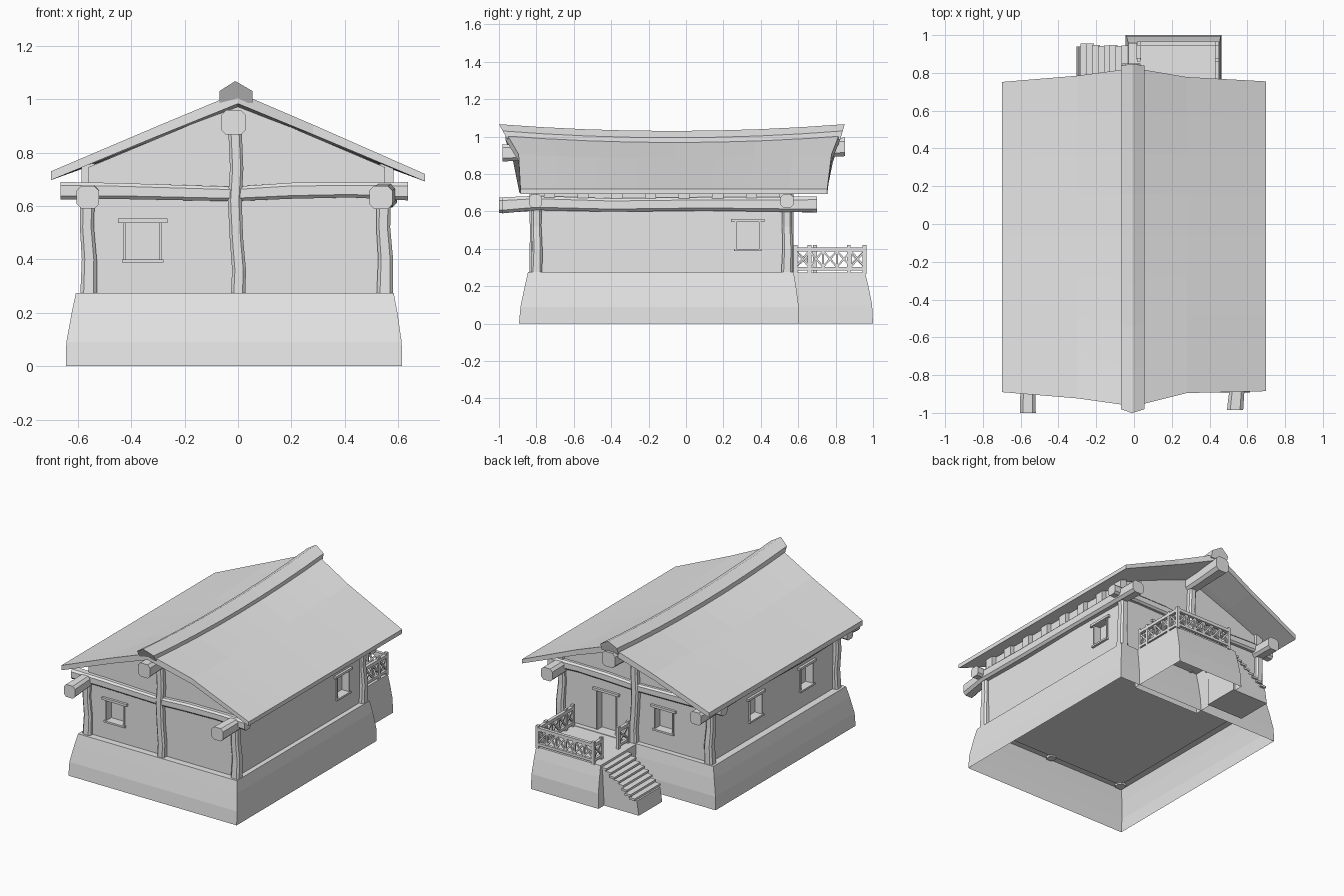
import bpy, bmesh, math, random
from mathutils import Vector, Matrix

if "Cube" in bpy.data.objects:
    bpy.data.objects.remove(bpy.data.objects["Cube"])

random.seed(4)
grey = bpy.data.materials.new("plain_grey")
grey.diffuse_color = (0.8, 0.8, 0.8, 1)
grey.use_nodes = True
grey.node_tree.nodes["Principled BSDF"].inputs["Base Color"].default_value = grey.diffuse_color


def finish(name, bm):
    bmesh.ops.recalc_face_normals(bm, faces=bm.faces)
    me = bpy.data.meshes.new(name)
    bm.to_mesh(me)
    bm.free()
    me.materials.append(grey)
    ob = bpy.data.objects.new(name, me)
    bpy.context.collection.objects.link(ob)
    return ob


def loft(name, rings, start=True, end=True):
    """Skin a list of equal rings; even rings are capped with quad strips."""
    bm = bmesh.new()
    vs = [[bm.verts.new(p) for p in r] for r in rings]
    n = len(rings[0])
    for a, b in zip(vs, vs[1:]):
        for i in range(n):
            bm.faces.new((a[i], a[(i + 1) % n], b[(i + 1) % n], b[i]))
    for r, on in ((vs[0], start), (vs[-1], end)):
        if on:
            for i in range(n // 2 - 1):
                bm.faces.new((r[i], r[i + 1], r[n - 2 - i], r[n - 1 - i]))
    return finish(name, bm)


def timber(name, axis, pts):
    """Crooked chamfered timber; pts are (x, y, z, half width)."""
    u, v = [i for i in range(3) if i != axis]
    rings = []
    for *c, r in pts:
        k = r * 0.6
        ring = []
        for a, b in ((-k, -r), (k, -r), (r, -k), (r, k), (k, r), (-k, r), (-r, k), (-r, -k)):
            p = list(c)
            p[u] += a
            p[v] += b
            ring.append(p)
        rings.append(ring)
    return loft(name, rings)


def tapered(name, levels):
    """Open-bottomed stone base; levels are (z, x0, x1, y0, y1)."""
    return loft(name, [[(a, c, z), (b, c, z), (b, d, z), (a, d, z)]
                       for z, a, b, c, d in levels], start=False)


def box(bm, x0, x1, y0, y1, z0, z1):
    m = Matrix.Translation(((x0 + x1) / 2, (y0 + y1) / 2, (z0 + z1) / 2))
    bmesh.ops.create_cube(bm, size=1, matrix=m @ Matrix.Diagonal((x1 - x0, y1 - y0, z1 - z0, 1)))


def bar(bm, p, q, w):
    p, q = Vector(p), Vector(q)
    m = Matrix.Translation((p + q) / 2) @ (q - p).to_track_quat('Z', 'Y').to_matrix().to_4x4()
    bmesh.ops.create_cube(bm, size=1, matrix=m @ Matrix.Diagonal((w, w, (q - p).length, 1)))


# stone bases, hollow underneath
tapered("house_base", [(0, -.645, .615, -.893, .605), (.09, -.643, .613, -.885, .603),
                       (.2, -.623, .597, -.862, .588), (.275, -.607, .583, -.845, .575)])
tapered("porch_base", [(0, -.045, .462, .56, 1.0), (.1, -.04, .46, .56, .995),
                       (.2, -.035, .456, .56, .975), (.272, -.03, .452, .56, .957)])

# walls with gables, then window and door recesses
WX0, WX1, WY0, WY1 = -.56, .55, -.80, .54
gable = [(WX0, .27), (WX0, .745), (-.01, .975), (.01, .975), (WX1, .745), (WX1, .27)]
walls = loft("walls", [[(x, y, z) for x, z in gable] for y in (WY0, WY1)])

cut, trim = bmesh.new(), bmesh.new()


def opening(side, c, w, z0, z1, sill=True):
    """Recess plus lintel, jambs and sill on one wall."""
    face = {'front': WY0, 'back': WY1, 'left': WX0, 'right': WX1}[side]
    sgn = 1 if side in ('back', 'right') else -1

    def put(bm, a, b, d0, d1, lo, hi):
        d = sorted((face + sgn * d0, face + sgn * d1))
        if side in ('front', 'back'):
            box(bm, a, b, *d, lo, hi)
        else:
            box(bm, *d, a, b, lo, hi)
    a, b = c - w / 2, c + w / 2
    put(cut, a, b, -.045, .05, z0, z1)
    put(trim, a - .03, b + .03, -.01, .016, z1 - .003, z1 + .013)
    for p in (a - .009, b):
        put(trim, p, p + .009, -.01, .008, z0, z1)
    if sill:
        put(trim, a - .015, b + .015, -.01, .016, z0 - .012, z0)


opening('front', -.357, .125, .40, .54)
opening('right', .33, .118, .40, .545)
opening('left', .06, .12, .40, .545)
opening('left', -.485, .12, .40, .545)
opening('back', -.215, .125, .40, .545)
opening('back', .215, .135, .272, .545, sill=False)
cutter = finish("opening_cutter", cut)
cutter.hide_render = True
cutter.hide_set(True)
mod = walls.modifiers.new("openings", 'BOOLEAN')
mod.operation, mod.solver, mod.object = 'DIFFERENCE', 'EXACT', cutter
finish("window_and_door_trim", trim)

# corner posts and tall gable posts
for nm, x, y in (("front_left", -.563, -.80), ("front_right", .547, -.80),
                 ("back_left", -.563, .54), ("back_right", .547, .54)):
    timber(nm + "_post", 2, [(x + .003, y, .26, .031), (x + .006, y + .004, .4, .028),
                             (x - .003, y, .52, .026), (x, y, .66, .027)])
for nm, y in (("front", -.81), ("back", .55)):
    timber(nm + "_gable_post", 2, [(0, y, .26, .027), (.004, y, .36, .026), (-.006, y, .48, .025),
                                   (-.012, y, .62, .026), (-.005, y, .74, .025), (-.012, y, .9, .025)])

# cross beams, eave beams and ridge beam
for nm, y in (("front", -.805), ("back", .54)):
    timber(nm + "_cross_beam", 0, [(-.665, y, .657, .033), (-.45, y, .656, .03), (-.02, y, .645, .027),
                                   (.2, y, .657, .03), (.42, y, .66, .028), (.637, y, .655, .034)])
timber("left_eave_beam", 1, [(-.562, -1.0, .632, .042), (-.562, -.8, .642, .038), (-.565, -.4, .632, .036),
                             (-.56, .1, .64, .036), (-.562, .7, .636, .042)])
timber("right_eave_beam", 1, [(.535, -.985, .632, .043), (.552, -.8, .645, .038), (.56, -.4, .634, .036),
                              (.553, .1, .64, .036), (.553, .7, .637, .042)])
timber("ridge_beam", 1, [(-.017, -.982, .913, .046), (-.015, -.8, .915, .042), (-.015, 0, .9, .04),
                         (-.015, .65, .93, .044), (-.015, .85, .945, .05)])

# blocks between eave beams and roof
bm = bmesh.new()
for i in range(8):
    y = -.73 + i * .18
    for x in (-.562, .557):
        box(bm, x - .025, x + .025, y - .03, y + .03, .66, .76)
finish("eave_blocks", bm)

# sagging roof: x, top z, under z, front y, back y
prof = [(-.7, .73, .697, -.89, .752), (-.3, .9, .862, -.923, .785), (0, 1.025, .983, -.965, .825),
        (.28, .905, .868, -.895, .778), (.7, .72, .692, -.885, .755)]
rings, cap = [], []
for k in range(9):
    t = k / 8
    sag = .036 * (1 - (2 * t - 1) ** 2)

    def pt(row, zi):
        return (row[0], row[3] + (row[4] - row[3]) * t, row[zi] - sag * (1 - abs(row[0]) / .7))
    rings.append([pt(r, 1) for r in prof] + [pt(r, 2) for r in reversed(prof)])
    # ridge cap overhangs more at its peak
    cap.append([(x, y0 + (y1 - y0) * t, z - sag) for x, z, y0, y1 in (
        (-.07, .985, -.955, .825), (-.07, 1.03, -.98, .838), (-.013, 1.066, -1.0, .848),
        (-.007, 1.066, -1.0, .848), (.055, 1.03, -.98, .838), (.055, .985, -.955, .825))])
loft("roof", rings)
loft("ridge_cap", cap)

# porch stairs: sloped base and loose plank treads
loft("stair_base", [[(-.03, y, 0), (-.03, y, .25), (-.29, y, .095), (-.305, y, 0)] for y in (.69, .94)]
     ).name = "stair_base"
bm = bmesh.new()
for i in range(8):
    x, z = -.045 - i * .031, .257 - i * .0205
    j = random.uniform(-.008, .008)
    box(bm, x - .022, x + .02, .675 + j, .95 + j, z - .014, z)
finish("stair_treads", bm)

# porch railing: posts, two rails and crossed braces
bm = bmesh.new()


def railing(a, b, bays):
    a, b = Vector((*a, 0)), Vector((*b, 0))
    up = Vector((0, 0, 1))
    bar(bm, a + up * .397, b + up * .397, .022)
    bar(bm, a + up * .294, b + up * .294, .018)
    for i in range(bays + 1):
        p = a.lerp(b, i / bays)
        if i in (0, bays):
            bar(bm, p + up * .265, p + up * .42, .02)
        else:
            bar(bm, p + up * .29, p + up * .4, .011)
        if i < bays:
            q = a.lerp(b, (i + 1) / bays)
            bar(bm, p + up * .303, q + up * .388, .01)
            bar(bm, p + up * .388, q + up * .303, .01)


railing((.44, .585), (.44, .955), 5)
railing((.025, .955), (.44, .955), 6)
railing((.025, .87), (.025, .955), 1)
railing((.025, .585), (.025, .69), 1)
for y in (.66, .87):
    bar(bm, (.44, y, .265), (.44, y, .42), .02)
finish("porch_railing", bm)
